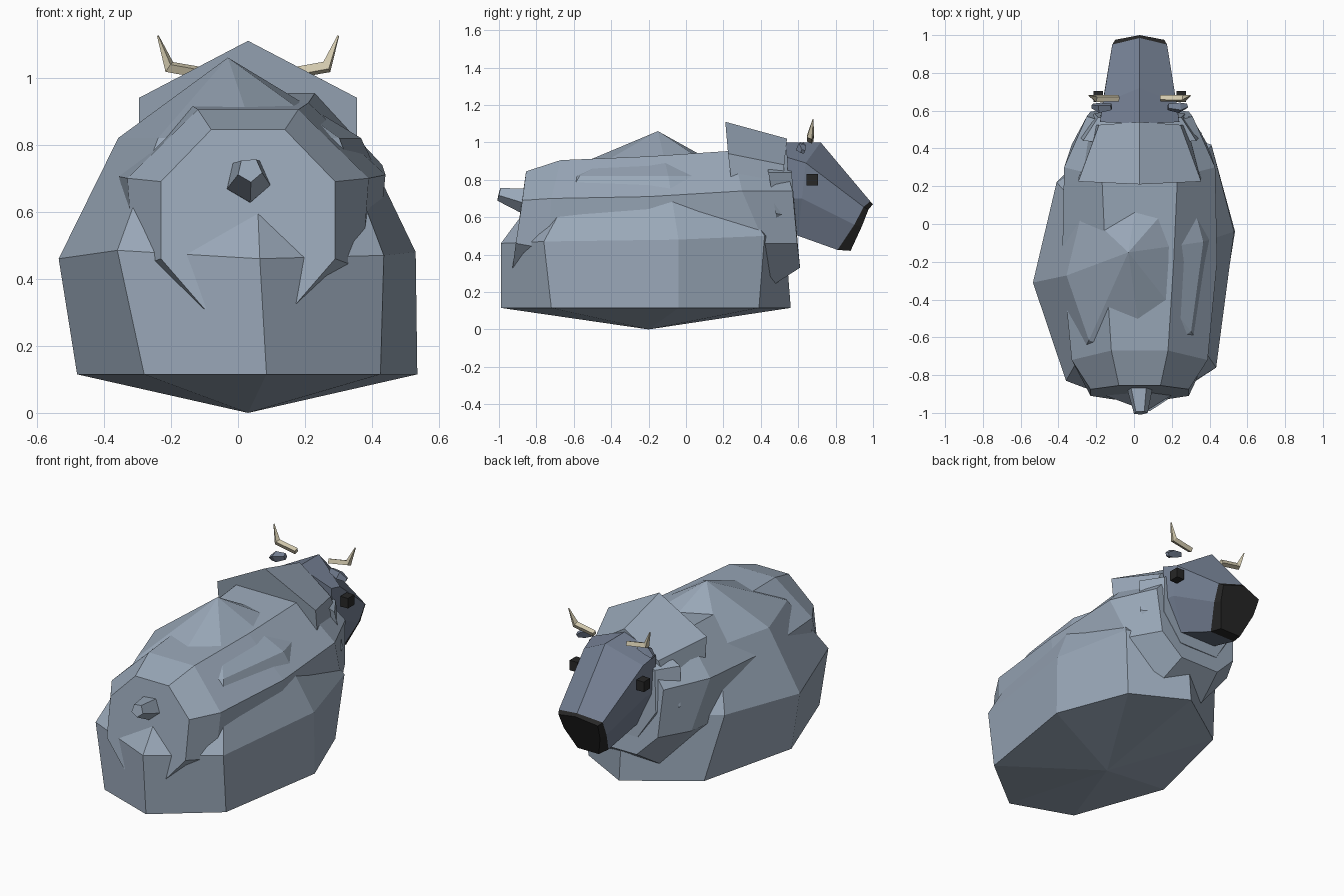
import bpy, bmesh
from mathutils import Vector
from math import sin, cos, tau

if "Cube" in bpy.data.objects:
    bpy.data.objects.remove(bpy.data.objects["Cube"])

CX = 0.03  # symmetry line of the animal


def material(name, rgb):
    m = bpy.data.materials.new(name)
    m.diffuse_color = (*rgb, 1)
    m.use_nodes = True
    m.node_tree.nodes["Principled BSDF"].inputs["Base Color"].default_value = m.diffuse_color
    return m


FUR = material("fur", (0.32, 0.39, 0.48))
SKIN = material("dark_skin", (0.18, 0.22, 0.30))
BLACK = material("black", (0.02, 0.02, 0.02))
HORN = material("horn", (0.64, 0.58, 0.42))


def loft(name, rings, mat):
    """Skin equal-length rings; a one-point ring makes a pointed end."""
    bm = bmesh.new()
    vr = [[bm.verts.new(p) for p in r] for r in rings]
    for a, b in zip(vr, vr[1:]):
        n = max(len(a), len(b))
        for i in range(n):
            j = (i + 1) % n
            if len(a) == 1:
                bm.faces.new((a[0], b[i], b[j]))
            elif len(b) == 1:
                bm.faces.new((a[i], a[j], b[0]))
            else:
                bm.faces.new((a[i], a[j], b[j], b[i]))
    for r in (vr[0], vr[-1]):
        if len(r) > 2:
            bm.faces.new(r)
    bmesh.ops.recalc_face_normals(bm, faces=bm.faces)
    me = bpy.data.meshes.new(name)
    bm.to_mesh(me)
    bm.free()
    me.materials.append(mat)
    ob = bpy.data.objects.new(name, me)
    bpy.context.collection.objects.link(ob)
    return ob


def mirrored(half):
    """Full ring from half-section points (offset, y, z), top to bottom."""
    right = [(CX + x, y, z) for x, y, z in half]
    left = [(CX - x, y, z) for x, y, z in reversed(half) if x > 0]
    return right + left


def tube(name, path, radii, sides, mat):
    rings = []
    for i, p in enumerate(path):
        d = (Vector(path[min(i + 1, len(path) - 1)]) - Vector(path[max(i - 1, 0)])).normalized()
        u = d.cross(Vector((0, 1, 0)) if abs(d.y) < 0.8 else Vector((0, 0, 1))).normalized()
        v = d.cross(u)
        rings.append([Vector(p) + radii[i] * (u * cos(tau * k / sides + .4) + v * sin(tau * k / sides + .4))
                      for k in range(sides)])
    return loft(name, rings, mat)


# Long fur skirt: irregular eight-sided dome
mid = [(.065, -.99, .46), (.435, -.76, .47), (.53, -.04, .48), (.41, .42, .50),
       (.05, .53, .50), (-.41, .22, .50), (-.535, -.31, .46), (-.36, -.83, .485)]
low = [(.085, -.99), (.425, -.72), (.535, -.04), (.37, .39),
       (.05, .56), (-.33, .30), (-.48, -.31), (-.28, -.86)]
upper = [(.02 + .68 * (x - .02), -.2 + .66 * (y + .2), .82) for x, y, z in mid]
loft("fur_skirt", [[(.03, -.2, 0)], [(x, y, .115) for x, y in low], mid, upper,
                   [(-.03, -.15, 1.06)]], FUR)

# Octagonal body
body = [
    [(.11, -.855, .845), (.26, -.875, .69), (.26, -.91, .46), (.13, -.93, .31)],
    [(.15, -.67, .905), (.36, -.72, .70), (.34, -.74, .43), (.15, -.74, .25)],
    [(.18, -.20, .925), (.41, -.20, .71), (.38, -.20, .42), (.18, -.20, .20)],
    [(.20, .25, .955), (.40, .30, .74), (.36, .42, .46), (.16, .44, .22)],
    [(.15, .53, .88), (.28, .57, .74), (.26, .595, .46), (.13, .61, .33)],
]
loft("body", [mirrored(s) for s in body], FUR)

# Gabled mane over the shoulders
loft("mane", [
    mirrored([(0, .21, 1.11), (.325, .225, .94), (.325, .24, .81)]),
    mirrored([(0, .54, 1.02), (.215, .525, .88), (.25, .525, .80)])], FUR)

# Collar framing the head
loft("collar", [
    mirrored([(0, .42, .98), (.30, .44, .84), (.33, .48, .62), (.18, .50, .40)]),
    mirrored([(0, .56, .95), (.22, .565, .84), (.24, .585, .60), (.13, .60, .43)])], FUR)

# Head and muzzle share the ring where the colour changes
muzzle_ring = mirrored([(0, .985, .685), (.145, .95, .655), (.135, .90, .56), (.085, .81, .425)])
loft("head", [
    mirrored([(0, .53, 1.0), (.21, .54, .92), (.21, .55, .70), (.13, .56, .52)]),
    mirrored([(0, .72, 1.0), (.195, .64, .89), (.20, .62, .70), (.12, .60, .50)]),
    muzzle_ring], SKIN)
loft("muzzle", [
    muzzle_ring,
    mirrored([(0, 1.0, .67), (.13, .975, .64), (.12, .94, .55), (.07, .88, .42)])], BLACK)

# Paired eyes, ears and horns
for s, side in ((-1, "left"), (1, "right")):
    bpy.ops.mesh.primitive_cube_add(size=1, location=(CX + s * .22, .675, .80))
    eye = bpy.context.object
    eye.name = "eye_" + side
    eye.scale = (.05, .06, .06)
    eye.data.materials.append(BLACK)
    tube("ear_" + side, [(CX + s * .15, .62, .985), (CX + s * .21, .615, .97), (CX + s * .25, .625, .95)],
         (.018, .03, .014), 4, SKIN)
    tube("horn_" + side, [(CX + s * .11, .665, 1.01), (CX + s * .235, .665, 1.032), (CX + s * .269, .68, 1.125)],
         (.018, .02, .003), 4, HORN)

# Stubby pentagonal tail
tube("tail", [(CX, -.84, .69), (CX, -.88, .695), (CX + .005, -1.0, .725)], (.07, .068, .038), 5, FUR)
